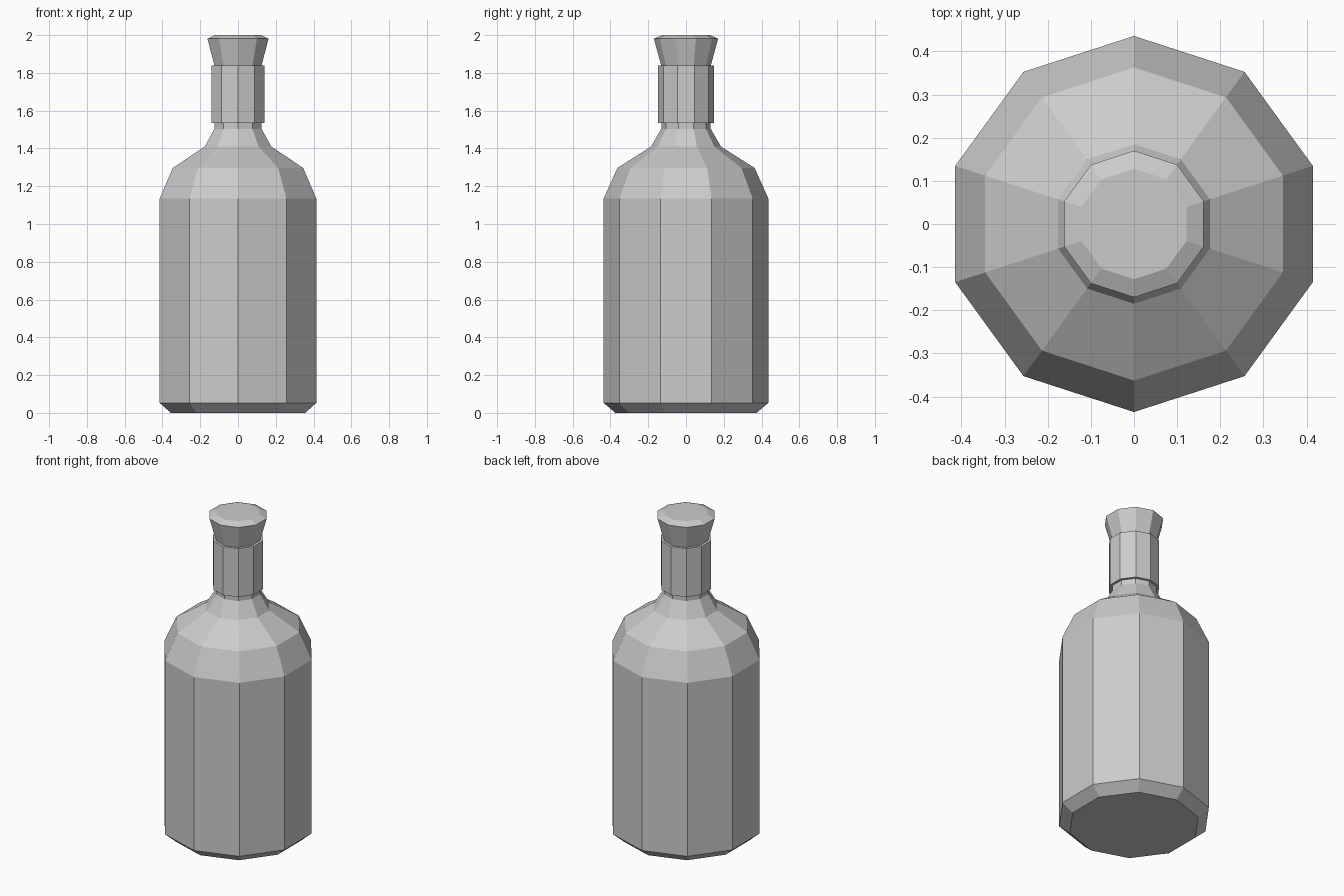
import bpy, bmesh
from math import cos, sin, pi

if "Cube" in bpy.data.objects:
    bpy.data.objects.remove(bpy.data.objects["Cube"])

SIDES = 10


def lathe(name, profile, cap_bottom=False, cap_top=False):
    """Turn a (radius, z) profile into a flat-shaded ten-sided part, a corner facing +/-y."""
    bm = bmesh.new()
    rings = []
    for r, z in profile:
        angles = [pi / 2 + 2 * pi * i / SIDES for i in range(SIDES)]
        rings.append([bm.verts.new((r * cos(a), r * sin(a), z)) for a in angles])
    for lo, hi in zip(rings, rings[1:]):
        for i in range(SIDES):
            j = (i + 1) % SIDES
            bm.faces.new((lo[i], lo[j], hi[j], hi[i]))
    if cap_bottom:
        bm.faces.new(rings[0][::-1])
    if cap_top:
        bm.faces.new(rings[-1])
    mesh = bpy.data.meshes.new(name)
    bm.to_mesh(mesh)
    bm.free()
    obj = bpy.data.objects.new(name, mesh)
    bpy.context.collection.objects.link(obj)
    return obj


# Bottle: chamfered base, straight wall, shoulder and short neck
lathe("bottle_body", [(0.374, 0), (0.436, 0.053), (0.436, 1.135), (0.363, 1.297),
                      (0.185, 1.41), (0.131, 1.504), (0.131, 1.536)], cap_bottom=True)

# Collar wrapped round the neck
lathe("neck_collar", [(0.131, 1.536), (0.147, 1.536), (0.147, 1.838), (0.131, 1.838)])

# Flared stopper with a bevelled top
lathe("stopper", [(0.131, 1.838), (0.170, 1.981), (0.128, 2.0)], cap_top=True)
